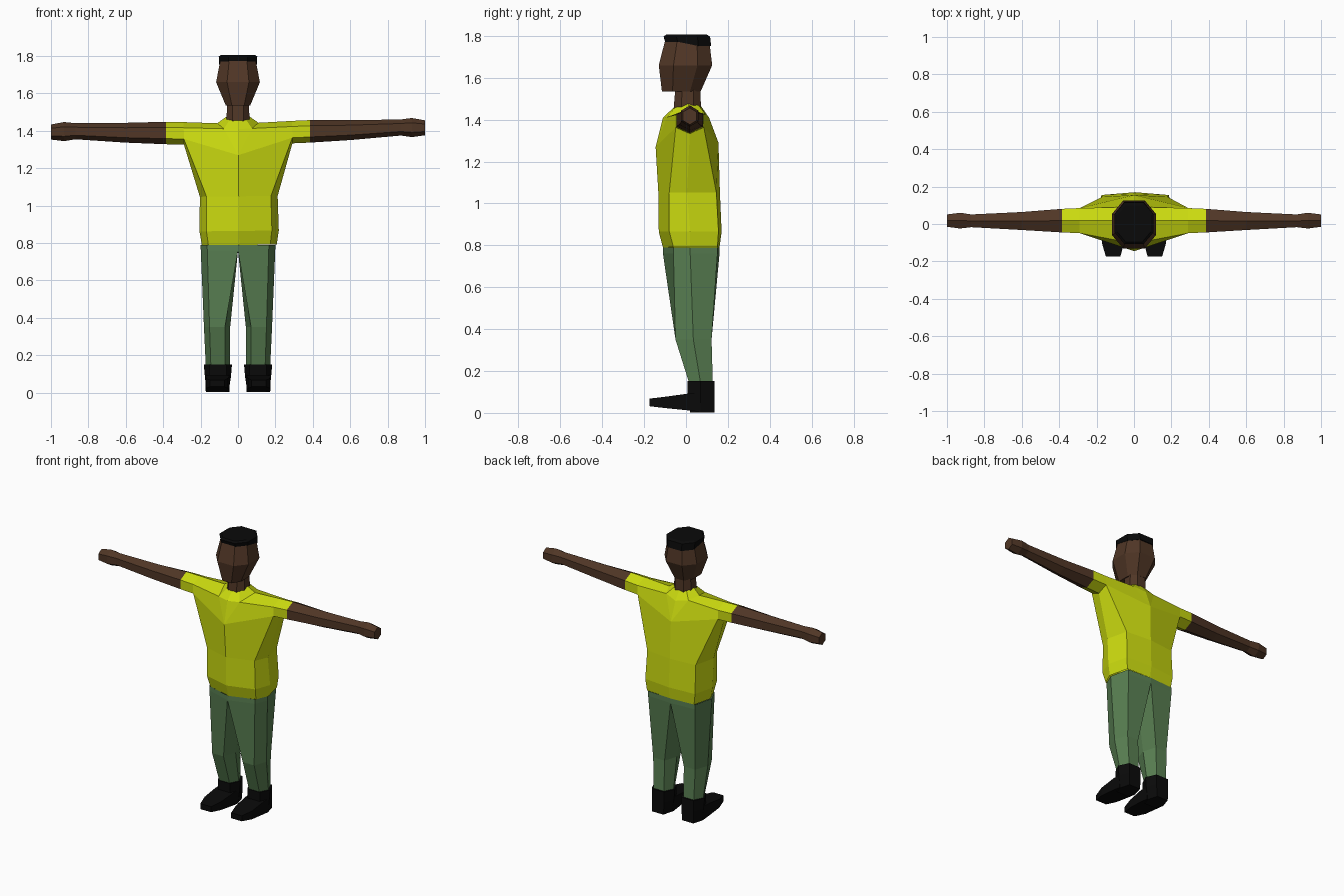
import bpy
import bmesh
import math

cube = bpy.data.objects.get("Cube")
if cube:
    bpy.data.objects.remove(cube, do_unlink=True)


def material(name, color):
    m = bpy.data.materials.new(name)
    m.use_nodes = True
    m.diffuse_color = (*color, 1)
    bsdf = m.node_tree.nodes["Principled BSDF"]
    bsdf.inputs["Base Color"].default_value = (*color, 1)
    bsdf.inputs["Roughness"].default_value = 0.9
    return m


skin = material("brown skin", (0.08, 0.037, 0.019))
yellow = material("yellow shirt", (0.6, 0.71, 0.005))
green = material("green trousers", (0.1, 0.215, 0.085))
black = material("black", (0.003, 0.003, 0.003))


def add_object(name, bm, mat, mirror=False):
    """Turn the bmesh into a flat shaded object, mirrored left to right if asked."""
    bmesh.ops.remove_doubles(bm, verts=bm.verts, dist=0.0005)
    bmesh.ops.recalc_face_normals(bm, faces=bm.faces)
    mesh = bpy.data.meshes.new(name)
    bm.to_mesh(mesh)
    bm.free()
    mesh.materials.append(mat)
    obj = bpy.data.objects.new(name, mesh)
    bpy.context.collection.objects.link(obj)
    if mirror:
        mod = obj.modifiers.new("mirror", "MIRROR")
        mod.use_clip = True
    return obj


def face(bm, *points):
    bm.faces.new([bm.verts.new(p) for p in points])


def skin_rings(bm, rings, closed=True, caps=(True, True)):
    """Bridge rings that have equal point counts."""
    n = len(rings[0])
    for a, b in zip(rings, rings[1:]):
        for i in range(n if closed else n - 1):
            j = (i + 1) % n
            face(bm, a[i], a[j], b[j], b[i])
    for ring, cap in ((rings[0], caps[0]), (rings[-1], caps[1])):
        if cap:
            face(bm, *ring)


def loft(name, rings, mat, mirror=False):
    bm = bmesh.new()
    skin_rings(bm, rings)
    return add_object(name, bm, mat, mirror)


def octagon(z, half_x, front, back, drop=0):
    """Flat-fronted head section; drop lowers the back half."""
    mid, r = (front + back) / 2, (back - front) / 2
    spots = ((0.5, -1), (1, -0.45), (1, 0.45), (0.5, 1))
    half = [(half_x * u, mid + r * v, z - (drop if v > 0 else 0)) for u, v in spots]
    return half + [(-x, y, h) for x, y, h in reversed(half)]


def arm_ring(x, z, rz, y, ry):
    """Hexagon across the arm: bottom, lower front, upper front, top, upper back, lower back."""
    turns = [math.radians(-90 - 60 * i) for i in range(6)]
    k = ry / math.cos(math.radians(30))
    return [(x, y + k * math.cos(t), z + rz * math.sin(t)) for t in turns]


def tilt(obj):
    """Small sideways lean of the upper body about shoulder height."""
    lean = 0.0115
    obj.rotation_euler.y = -lean
    obj.location.x = 1.4 * math.sin(lean)


# Head and neck
loft("head", [
    octagon(1.535, 0.065, -0.115, 0.07),
    octagon(1.66, 0.117, -0.13, 0.125),
    octagon(1.785, 0.093, -0.098, 0.11),
], skin)
loft("neck", [
    octagon(1.44, 0.062, -0.06, 0.072),
    octagon(1.56, 0.058, -0.05, 0.068),
], skin)

# Hair cap
loft("hair", [
    octagon(1.772, 0.1, -0.1, 0.12, 0.02),
    octagon(1.797, 0.103, -0.107, 0.115),
    octagon(1.806, 0.09, -0.095, 0.1),
], black)

# Shirt: left half of the body, shoulder yoke, collar and sleeve
armhole = arm_ring(0.29, 1.39, 0.06, 0.018, 0.067)
cuff = arm_ring(0.385, 1.393, 0.06, 0.018, 0.063)
bottom, low_front, up_front, top, up_back, low_back = armhole


def body_ring(z, front, corner_f, side, corner_b, back):
    return [(0, front, z), (*corner_f, z), (*side, z), (*corner_b, z), (0, back, z)]


waist = body_ring(0.79, -0.11, (0.165, -0.06), (0.2, 0.02), (0.17, 0.15), 0.16)
chest = [(0, -0.145, 1.27), low_front, bottom, low_back, (0, 0.155, 1.29)]
yoke = [(0, -0.11, 1.41), (0.075, -0.09, 1.412), (0.11, 0.02, 1.442),
        (0.08, 0.09, 1.428), (0, 0.11, 1.41)]
collar = [(0, -0.062, 1.455), (0.045, -0.05, 1.458), (0.064, 0.01, 1.475),
          (0.045, 0.06, 1.468), (0, 0.072, 1.465)]

bm = bmesh.new()
skin_rings(bm, [
    waist,
    body_ring(0.865, -0.13, (0.175, -0.08), (0.212, 0.02), (0.18, 0.155), 0.17),
    body_ring(1.05, -0.132, (0.172, -0.08), (0.208, 0.005), (0.175, 0.145), 0.162),
    chest,
], closed=False, caps=(False, False))
skin_rings(bm, [yoke, collar], closed=False, caps=(False, False))
face(bm, chest[0], low_front, up_front, yoke[1])
face(bm, chest[0], yoke[1], yoke[0])
face(bm, yoke[1], up_front, top, yoke[2])
face(bm, yoke[2], top, up_back, yoke[3])
face(bm, yoke[3], up_back, low_back, chest[4])
face(bm, chest[4], yoke[4], yoke[3])
skin_rings(bm, [armhole, cuff], caps=(False, False))
tilt(add_object("shirt", bm, yellow, mirror=True))

# Arms with fists
tilt(loft("arms", [
    cuff,
    arm_ring(0.6, 1.397, 0.053, 0.016, 0.048),
    arm_ring(0.87, 1.408, 0.043, 0.017, 0.034),
    arm_ring(0.93, 1.407, 0.051, 0.018, 0.042),
    arm_ring(1.0, 1.405, 0.04, 0.018, 0.033),
], skin, mirror=True))


# Trousers: each leg grows out of half of the waist ring
def leg_ring(z, front, back, inner, front_in, front_out, outer, mid):
    return [(front_in, front, z), (front_out, front, z), (outer, mid, z),
            (front_out, back, z), (front_in, back, z), (inner, mid, z)]


hip = waist + [(0, 0.02, 0.79)]
crotch = [(x * 0.995, y, 0.76) for x, y, z in hip]
bm = bmesh.new()
skin_rings(bm, [
    hip,
    crotch,
    leg_ring(0.35, -0.05, 0.122, 0.042, 0.07, 0.152, 0.182, 0.035),
    leg_ring(0.14, 0.016, 0.128, 0.042, 0.07, 0.145, 0.172, 0.07),
], caps=(False, True))
# Drop the inner strip lying on the mirror plane
bm.faces.ensure_lookup_table()
seam = [f for f in bm.faces if all(abs(v.co.x) < 0.001 for v in f.verts)]
bmesh.ops.delete(bm, geom=seam, context="FACES")
add_object("trousers", bm, green, mirror=True)

# Shoes: ankle cuff with heel, and a tapering foot
loft("shoe_ankles", [
    leg_ring(0.152, 0.008, 0.137, 0.032, 0.062, 0.152, 0.183, 0.07),
    leg_ring(0.085, 0.008, 0.137, 0.038, 0.062, 0.152, 0.177, 0.07),
    leg_ring(0.003, 0.02, 0.137, 0.05, 0.068, 0.15, 0.168, 0.07),
], black, mirror=True)


def foot_ring(y, x0, x1, z0, z1):
    return [(x0, y, z0), (x1, y, z0), (x1, y, z1), (x0, y, z1)]


loft("shoe_feet", [
    foot_ring(0.07, 0.045, 0.172, 0.005, 0.095),
    foot_ring(0.01, 0.045, 0.173, 0.012, 0.092),
    foot_ring(-0.1, 0.053, 0.172, 0.023, 0.077),
    foot_ring(-0.175, 0.073, 0.15, 0.032, 0.068),
], black, mirror=True)
